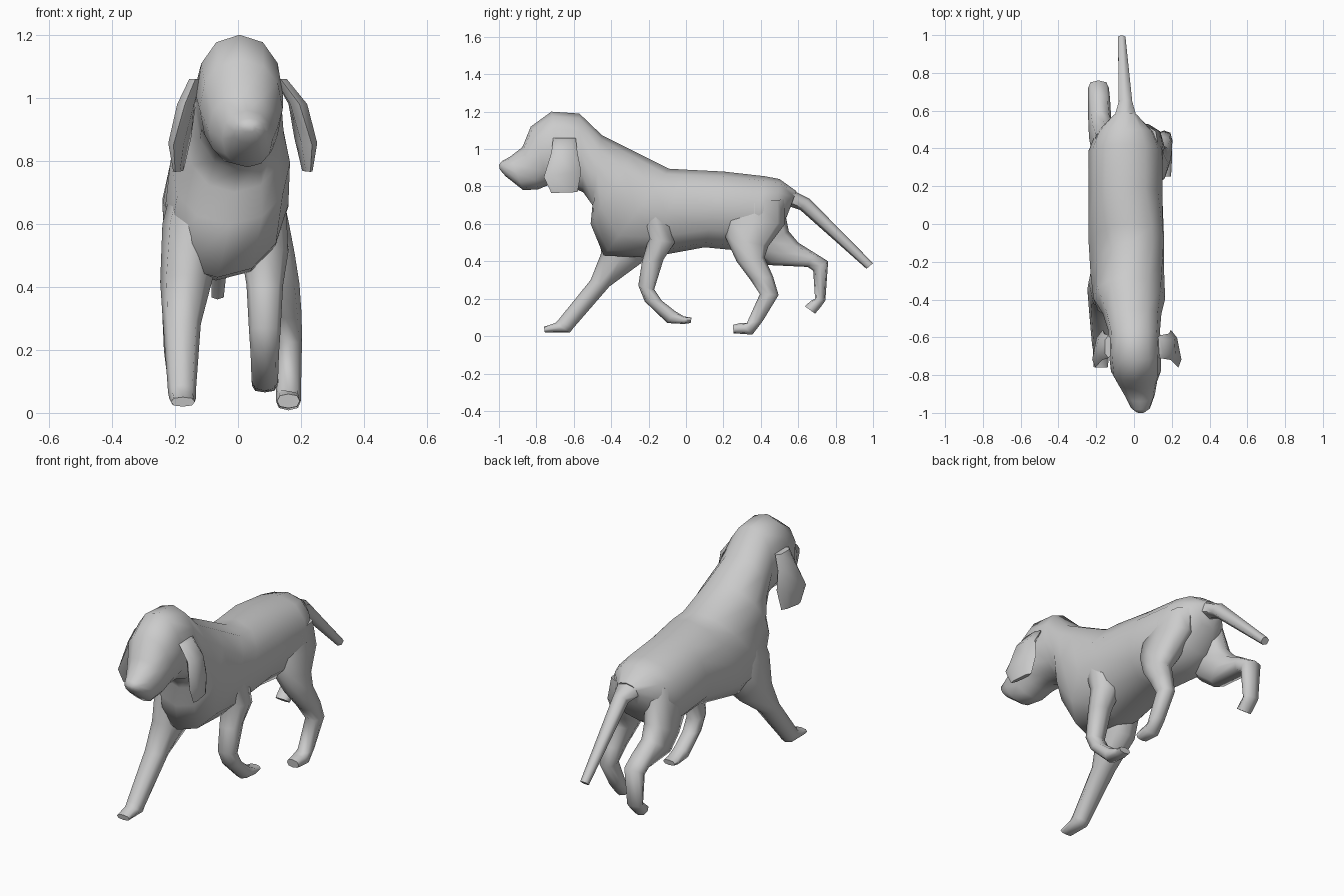
import bpy, bmesh, math
from mathutils import Vector


def loft(name, rings, sides=8, power=0.8):
    """Each ring: edge A (y, z), opposite edge B (y, z), x centre, half width,
    and optionally how far edge A leans to +x and edge B to -x."""
    bm = bmesh.new()
    loops = []
    for ya, za, yb, zb, xc, hw, *lean in rings:
        mid = Vector((xc, (ya + yb) / 2, (za + zb) / 2))
        axis = Vector((lean[0] if lean else 0, (ya - yb) / 2, (za - zb) / 2))
        loop = []
        for i in range(sides):
            a = 2 * math.pi * i / sides
            c, s = math.cos(a), math.sin(a)
            c = math.copysign(abs(c) ** power, c)
            s = math.copysign(abs(s) ** power, s)
            loop.append(bm.verts.new(mid + axis * c + Vector((hw * s, 0, 0))))
        loops.append(loop)
    for p, q in zip(loops, loops[1:]):
        for i in range(sides):
            j = (i + 1) % sides
            bm.faces.new((p[i], p[j], q[j], q[i]))
    bm.faces.new(loops[0])
    bm.faces.new(loops[-1])
    bmesh.ops.recalc_face_normals(bm, faces=bm.faces)
    mesh = bpy.data.meshes.new(name)
    bm.to_mesh(mesh)
    bm.free()
    obj = bpy.data.objects.new(name, mesh)
    bpy.context.collection.objects.link(obj)
    bpy.ops.object.select_all(action='DESELECT')
    obj.select_set(True)
    bpy.context.view_layer.objects.active = obj
    bpy.ops.object.shade_smooth_by_angle(angle=math.radians(65))
    return obj


# Head, neck and trunk in one skin, from the nose to the rump
loft("body", [
    (-1.00, 0.915, -0.995, 0.89, 0.035, 0.02),
    (-0.985, 0.935, -0.965, 0.855, 0.035, 0.05),
    (-0.94, 0.96, -0.87, 0.78, 0.03, 0.08),
    (-0.875, 1.01, -0.79, 0.785, 0.015, 0.108),
    (-0.83, 1.12, -0.73, 0.81, 0.01, 0.132),
    (-0.72, 1.20, -0.65, 0.81, 0.005, 0.138),
    (-0.57, 1.19, -0.55, 0.77, 0.0, 0.138),
    (-0.45, 1.075, -0.50, 0.70, -0.01, 0.155),
    (-0.28, 0.99, -0.51, 0.60, -0.025, 0.19),
    (-0.09, 0.895, -0.44, 0.43, -0.035, 0.195, 0.03),
    (0.0, 0.89, -0.20, 0.42, -0.04, 0.20, 0.03),
    (0.20, 0.88, 0.10, 0.475, -0.045, 0.195),
    (0.42, 0.855, 0.36, 0.45, -0.045, 0.195),
    (0.50, 0.84, 0.47, 0.52, -0.045, 0.155),
    (0.59, 0.775, 0.54, 0.64, -0.045, 0.07),
], sides=12, power=0.9)

# Tail, drooping backward
loft("tail", [
    (0.47, 0.84, 0.52, 0.68, -0.045, 0.10),
    (0.57, 0.78, 0.565, 0.69, -0.045, 0.065),
    (0.66, 0.735, 0.61, 0.675, -0.045, 0.04),
    (1.00, 0.39, 0.965, 0.36, -0.065, 0.022),
], sides=6)

# Ears, hanging flaps whose front edges flare outward
for side, sign, reach in (("left", -1, 0.86), ("right", 1, 1.0)):
    loft(side + "_ear", [
        (-0.71, 1.06, -0.59, 1.06, 0.135 * sign, 0.022),
        (-0.72, 0.98, -0.58, 0.98, 0.19 * reach * sign, 0.030, 0.005 * sign),
        (-0.76, 0.85, -0.56, 0.88, 0.215 * reach * sign, 0.028, 0.02 * sign),
        (-0.72, 0.765, -0.58, 0.77, 0.22 * reach * sign, 0.012, 0.01 * sign),
    ], sides=6)

# Front leg reaching forward
loft("left_front_leg", [
    (-0.43, 0.72, -0.15, 0.72, -0.12, 0.09),
    (-0.46, 0.60, -0.15, 0.60, -0.14, 0.10),
    (-0.455, 0.44, -0.24, 0.39, -0.165, 0.082),
    (-0.51, 0.30, -0.41, 0.265, -0.178, 0.06),
    (-0.68, 0.09, -0.605, 0.04, -0.178, 0.044),
    (-0.70, 0.07, -0.62, 0.02, -0.176, 0.042),
    (-0.76, 0.05, -0.755, 0.02, -0.175, 0.038),
])

# Front leg lifted and folded back
loft("right_front_leg", [
    (-0.28, 0.72, -0.08, 0.68, 0.07, 0.08),
    (-0.20, 0.52, -0.06, 0.50, 0.085, 0.075),
    (-0.235, 0.40, -0.12, 0.41, 0.085, 0.058),
    (-0.255, 0.27, -0.17, 0.25, 0.085, 0.05),
    (-0.22, 0.185, -0.13, 0.19, 0.085, 0.045),
    (-0.10, 0.07, -0.06, 0.135, 0.085, 0.042),
    (-0.01, 0.065, -0.01, 0.105, 0.085, 0.04),
    (0.025, 0.07, 0.03, 0.10, 0.085, 0.035),
])

# Hind leg planted under the body
loft("right_hind_leg", [
    (0.20, 0.72, 0.53, 0.73, 0.055, 0.08),
    (0.20, 0.62, 0.53, 0.60, 0.075, 0.085),
    (0.21, 0.53, 0.44, 0.48, 0.10, 0.08),
    (0.27, 0.40, 0.42, 0.42, 0.13, 0.065),
    (0.345, 0.30, 0.465, 0.32, 0.15, 0.052),
    (0.395, 0.225, 0.495, 0.22, 0.16, 0.043),
    (0.325, 0.07, 0.41, 0.08, 0.16, 0.04),
    (0.29, 0.07, 0.355, 0.008, 0.16, 0.04),
    (0.25, 0.06, 0.255, 0.015, 0.16, 0.036),
])

# Hind leg kicked out behind
loft("left_hind_leg", [
    (0.20, 0.62, 0.51, 0.76, -0.14, 0.08),
    (0.35, 0.45, 0.55, 0.56, -0.165, 0.072),
    (0.44, 0.38, 0.60, 0.50, -0.18, 0.062),
    (0.65, 0.37, 0.68, 0.45, -0.185, 0.058),
    (0.68, 0.35, 0.76, 0.40, -0.188, 0.055),
    (0.69, 0.20, 0.745, 0.19, -0.19, 0.045),
    (0.67, 0.19, 0.72, 0.155, -0.19, 0.042),
    (0.635, 0.16, 0.69, 0.12, -0.19, 0.038),
])
